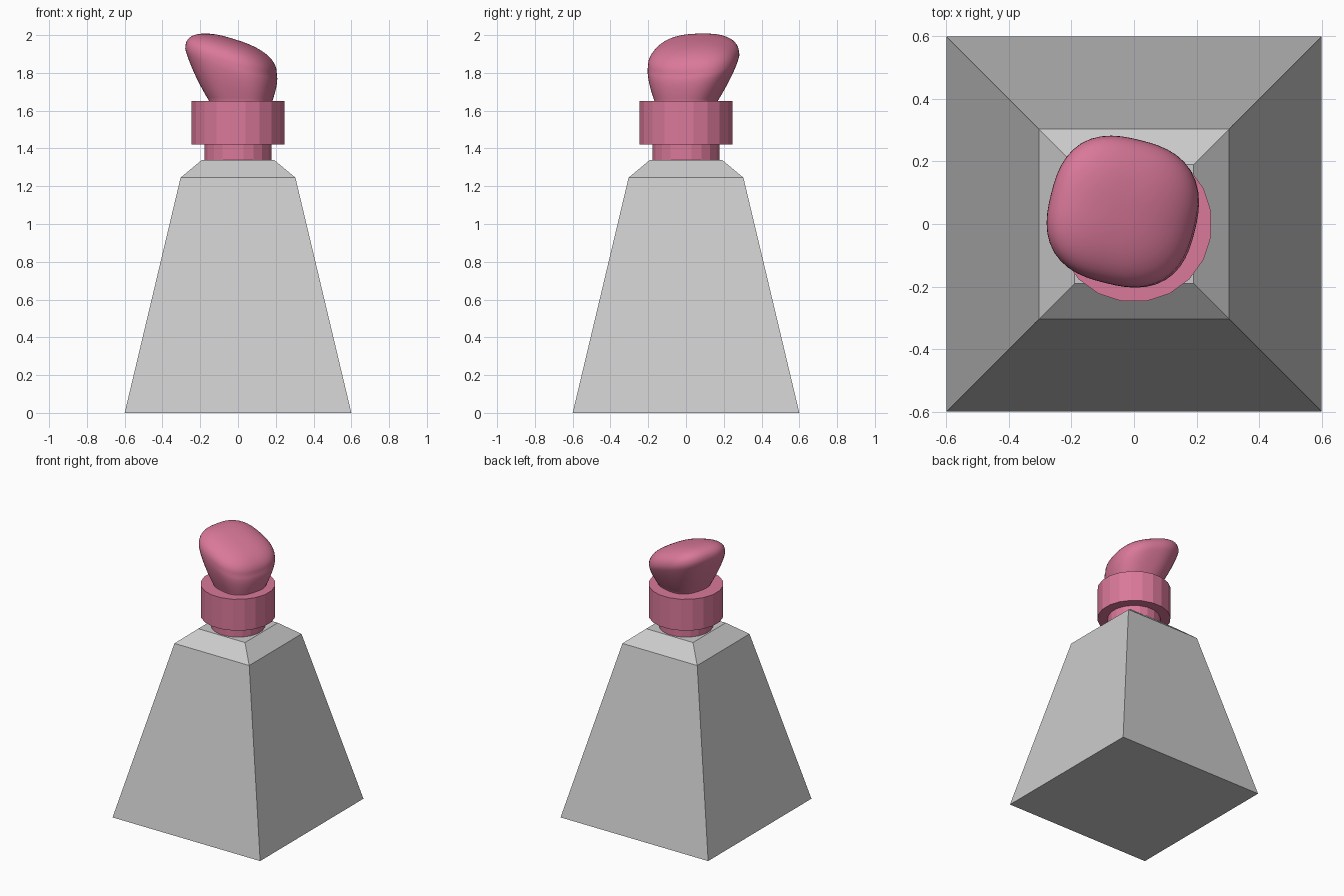
import bpy, bmesh, math

if "Cube" in bpy.data.objects:
    bpy.data.objects.remove(bpy.data.objects["Cube"])

rose = bpy.data.materials.new("rose")
rose.diffuse_color = (0.70, 0.19, 0.32, 1)
rose.use_nodes = True
rose.node_tree.nodes["Principled BSDF"].inputs["Base Color"].default_value = rose.diffuse_color


def loft(name, rings, mat=None, smooth=False):
    """Skin a stack of closed rings and cap both ends."""
    bm = bmesh.new()
    loops = [[bm.verts.new(p) for p in ring] for ring in rings]
    for a, b in zip(loops, loops[1:]):
        n = len(a)
        for i in range(n):
            j = (i + 1) % n
            bm.faces.new((a[i], a[j], b[j], b[i]))
    bm.faces.new(loops[0][::-1])
    bm.faces.new(loops[-1])
    for f in bm.faces:
        f.smooth = smooth
    mesh = bpy.data.meshes.new(name)
    bm.to_mesh(mesh)
    bm.free()
    obj = bpy.data.objects.new(name, mesh)
    bpy.context.collection.objects.link(obj)
    if mat:
        mesh.materials.append(mat)
    return obj


def polygon(sides, radius, z):
    """Regular polygon with a flat side facing each axis."""
    return [(radius * math.cos((i + 0.5) * math.tau / sides),
             radius * math.sin((i + 0.5) * math.tau / sides), z)
            for i in range(sides)]


# Square tapered body with a chamfered shoulder
loft("body", [polygon(4, h * math.sqrt(2), z)
              for h, z in ((0.6, 0), (0.304, 1.245), (0.19, 1.34))])

# Faceted neck and wider collar
for name, r, z0, z1 in (("neck", 0.18, 1.34, 1.42), ("collar", 0.25, 1.42, 1.65)):
    loft(name, [polygon(20, r, z0), polygon(20, r, z1)], rose)


def head_ring(cx, cy, r, z, sx, sy, steps=48, power=2.6, turn=math.radians(-14)):
    """Rounded square, turned in plan and lying on a tilted plane."""
    pts = []
    for i in range(steps):
        t = i * math.tau / steps
        c, s = math.cos(t), math.sin(t)
        k = r / (abs(c) ** power + abs(s) ** power) ** (1 / power)
        x, y = k * math.cos(t + turn), k * math.sin(t + turn)
        pts.append((cx + x, cy + y, z + sx * x + sy * y))
    return pts


# Smooth leaning head: flared lower part, then a tilted dome
CX, CY, R, Z, SX, SY, DOME = -0.037, 0.04, 0.235, 1.86, -0.29, 0.09, 0.12
rings = [head_ring(0.015, 0, 0.162, 1.63, 0, 0)]
for i in range(12):
    t = i / 12
    rings.append(head_ring(0.015 + (CX - 0.015) * t, CY * t,
                           0.162 + (R - 0.162) * (1 - (1 - t) ** 1.4),
                           1.65 + (Z - 1.65) * t, SX * t, SY * t))
for i in range(16):
    a = i / 16 * math.pi / 2
    rings.append(head_ring(CX, CY, R * math.cos(a) ** 0.8,
                           Z + DOME * math.sin(a) ** 0.8, SX, SY))
rings.append(head_ring(CX, CY, 0.01, Z + DOME, SX, SY))
loft("head", rings, rose, smooth=True)
